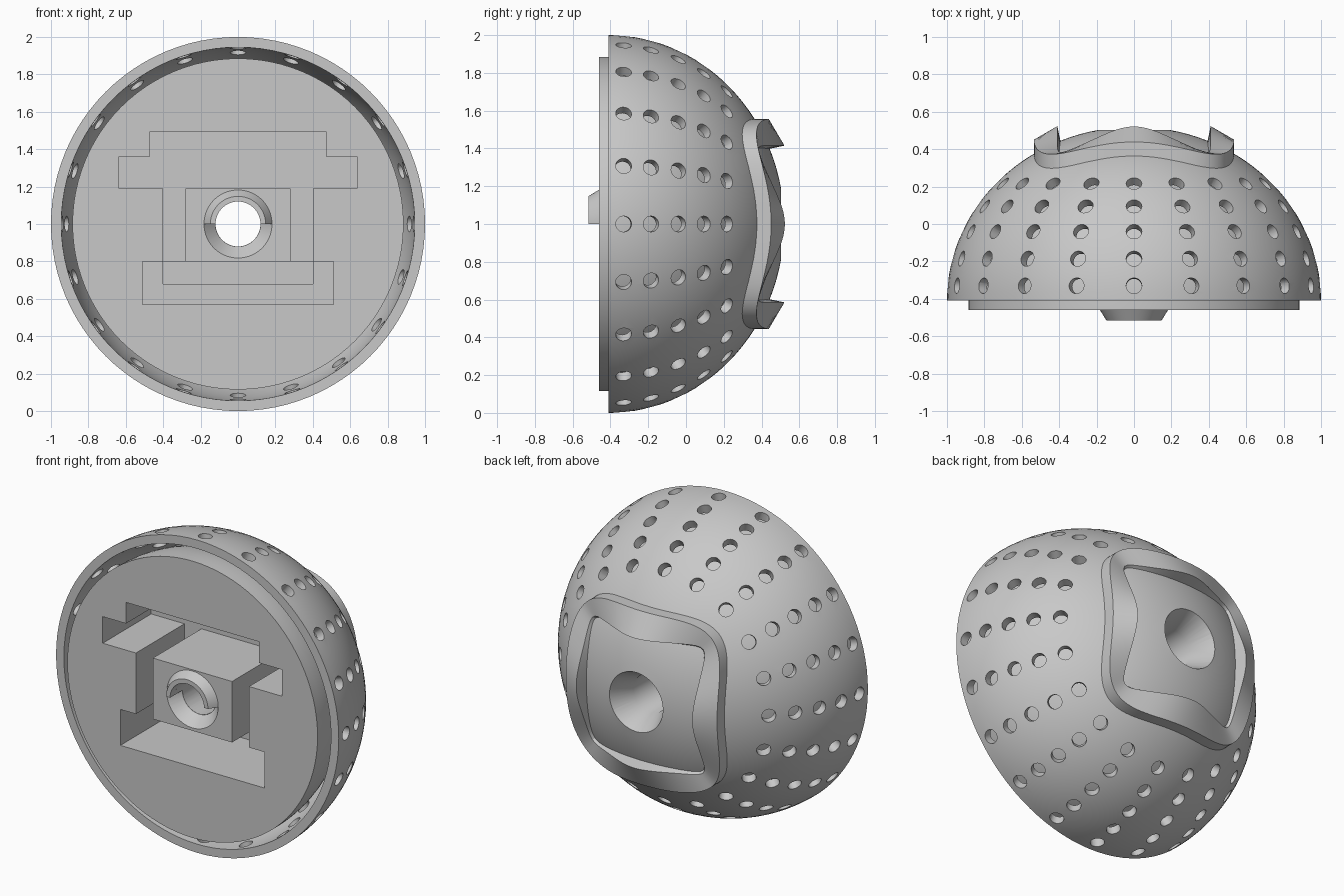
import bpy, bmesh, math
from mathutils import Vector, Matrix

if "Cube" in bpy.data.objects:
    bpy.data.objects.remove(bpy.data.objects["Cube"], do_unlink=True)

grey = bpy.data.materials.new("plain_grey")
grey.use_nodes = True
COLOUR = (0.58, 0.58, 0.58, 1)
grey.diffuse_color = COLOUR
grey.node_tree.nodes["Principled BSDF"].inputs["Base Color"].default_value = COLOUR

CENTRE = Vector((0, 0, 1))
FRONT, MOUTH = -0.46, -0.41      # plate face and shell rim
DEPTH = 0.93                     # dome height behind the rim


def finish(name, bm):
    bmesh.ops.remove_doubles(bm, verts=bm.verts, dist=1e-5)
    bmesh.ops.recalc_face_normals(bm, faces=bm.faces)
    mesh = bpy.data.meshes.new(name)
    bm.to_mesh(mesh)
    bm.free()
    mesh.materials.append(grey)
    ob = bpy.data.objects.new(name, mesh)
    bpy.context.collection.objects.link(ob)
    return ob


def lathe(name, profile, sweep=math.tau, steps=96):
    """Turn (radius, y) points about the y axis, starting at +x."""
    bm = bmesh.new()
    full = sweep >= math.tau
    rings = []
    for i in range(steps if full else steps + 1):
        a = sweep * i / steps
        rings.append([bm.verts.new(CENTRE + Vector((r * math.cos(a), y, r * math.sin(a))))
                      for r, y in profile])
    pairs = list(zip(rings, rings[1:] + rings[:1])) if full else list(zip(rings, rings[1:]))
    n = len(profile)
    for p, q in pairs:
        for j in range(n):
            k = (j + 1) % n
            if profile[j][0] or profile[k][0]:
                bm.faces.new([p[j], p[k], q[k], q[j]])
    if not full:
        bm.faces.new(rings[0])
        bm.faces.new(rings[-1])
    bmesh.ops.dissolve_degenerate(bm, dist=1e-6, edges=bm.edges)
    return finish(name, bm)


def box(name, x0, x1, y0, y1, z0, z1):
    bm = bmesh.new()
    bmesh.ops.create_cube(bm, size=1, matrix=Matrix.Translation(
        ((x0 + x1) / 2, (y0 + y1) / 2, (z0 + z1) / 2)) @ Matrix.Diagonal(
        (x1 - x0, y1 - y0, z1 - z0, 1)))
    return finish(name, bm)


def cut(target, cutter):
    mod = target.modifiers.new("cut", 'BOOLEAN')
    mod.operation, mod.solver, mod.object = 'DIFFERENCE', 'EXACT', cutter
    bpy.context.view_layer.objects.active = target
    bpy.ops.object.modifier_apply(modifier=mod.name)
    bpy.data.objects.remove(cutter, do_unlink=True)


def smooth(ob, degrees=30):
    bpy.ops.object.select_all(action='DESELECT')
    ob.select_set(True)
    bpy.context.view_layer.objects.active = ob
    bpy.ops.object.shade_smooth_by_angle(angle=math.radians(degrees))


def arc(radius, height, start, end, count):
    """Points on an elliptical dome profile between two angles in degrees."""
    out = []
    for i in range(count + 1):
        t = math.radians(start + (end - start) * i / count)
        out.append((radius * math.cos(t), MOUTH + height * math.sin(t)))
    return out


# Domed body: core plate, narrow gap, outer shell, all in one turned profile
profile = [(0, FRONT), (0.885, FRONT)]
profile += arc(0.885, DEPTH - 0.115, 0, 52, 14)
profile += arc(0.945, DEPTH - 0.055, 52, 0, 14)
profile += arc(1, DEPTH, 0, 88, 30) + [(0, MOUTH + DEPTH)]
body = lathe("domed_body", profile)

# Vent holes drilled square to the shell, five rows of twenty
bm = bmesh.new()
for y in (-0.33, -0.185, -0.04, 0.095, 0.217):
    s = (y - MOUTH) / DEPTH
    r = math.sqrt(1 - s * s)
    normal2d = Vector((r, s / DEPTH)).normalized()
    for i in range(20):
        a = math.tau * i / 20
        spoke = Vector((math.cos(a), 0, math.sin(a)))
        normal = spoke * normal2d.x + Vector((0, normal2d.y, 0))
        spot = CENTRE + spoke * r + Vector((0, y, 0)) - normal * 0.015
        bmesh.ops.create_cone(bm, cap_ends=True, segments=20, radius1=0.042, radius2=0.042,
                              depth=0.14, matrix=Matrix.Translation(spot)
                              @ normal.to_track_quat('Z', 'Y').to_matrix().to_4x4())
cut(body, finish("vent_cutter", bm))

# Pocket in the front plate, leaving the central block standing
NEAR, FLOOR = -0.6, 0.03
for x0, x1, z0, z1, floor in (
        (-0.47, 0.47, 1.19, 1.495, FLOOR),
        (-0.635, 0.635, 1.19, 1.36, FLOOR),
        (-0.51, 0.51, 0.57, 0.80, FLOOR),
        (-0.40, 0.40, 0.68, 0.80, FLOOR + 0.08),
        (-0.40, -0.28, 0.79, 1.20, FLOOR),
        (0.28, 0.40, 0.79, 1.20, FLOOR)):
    cut(body, box("pocket_cutter", x0, x1, NEAR, floor, z0, z1))

# Through bore with a rear countersink and a half countersink at the front
cut(body, lathe("bore_cutter", [(0, -0.7), (0.12, -0.7), (0.12, 0.36),
                                (0.19, 0.505), (0.19, 0.7), (0, 0.7)], steps=48))
cut(body, lathe("half_sink_cutter", [(0.1, -0.5), (0.182, -0.5), (0.182, FRONT),
                                     (0.121, -0.39), (0.1, -0.39)], -math.pi, 32))
smooth(body)

# Half-round tapered collar on the front block
collar = lathe("half_collar", [(0.12, -0.44), (0.182, -0.44), (0.182, FRONT),
                               (0.148, -0.515), (0.12, -0.515)], math.pi, 32)
smooth(collar)


# Rounded square frame that rides over the back of the dome
def outline(a, half_x, half_z, power):
    c, s = math.cos(a), math.sin(a)
    r = (abs(c / half_x) ** power + abs(s / half_z) ** power) ** (-1 / power)
    return r * c, r * s


def dome_y(x, z):
    return MOUTH + DEPTH * math.sqrt(1 - x * x - z * z)


bm = bmesh.new()
rings = []
STEPS = 160
for i in range(STEPS):
    a = math.tau * i / STEPS
    corner = abs(math.sin(2 * a)) ** 2
    ox, oz = outline(a, 0.535, 0.555, 4)
    ix, iz = outline(a, 0.41, 0.415, 14)
    bx, bz = ix * 0.95, iz * 0.95
    lip = 0.085 - 0.065 * corner
    rings.append([bm.verts.new((x, y, 1 + z)) for x, y, z in (
        (ox, dome_y(ox, oz) - 0.03, oz),
        (ox, dome_y(ox, oz) + 0.075, oz),
        (ix, dome_y(ix, iz) + lip, iz),
        (bx, dome_y(bx, bz) - 0.02, bz))])
for p, q in zip(rings, rings[1:] + rings[:1]):
    for j in range(4):
        k = (j + 1) % 4
        bm.faces.new([p[j], p[k], q[k], q[j]])
frame = finish("rear_frame", bm)
smooth(frame, 25)
